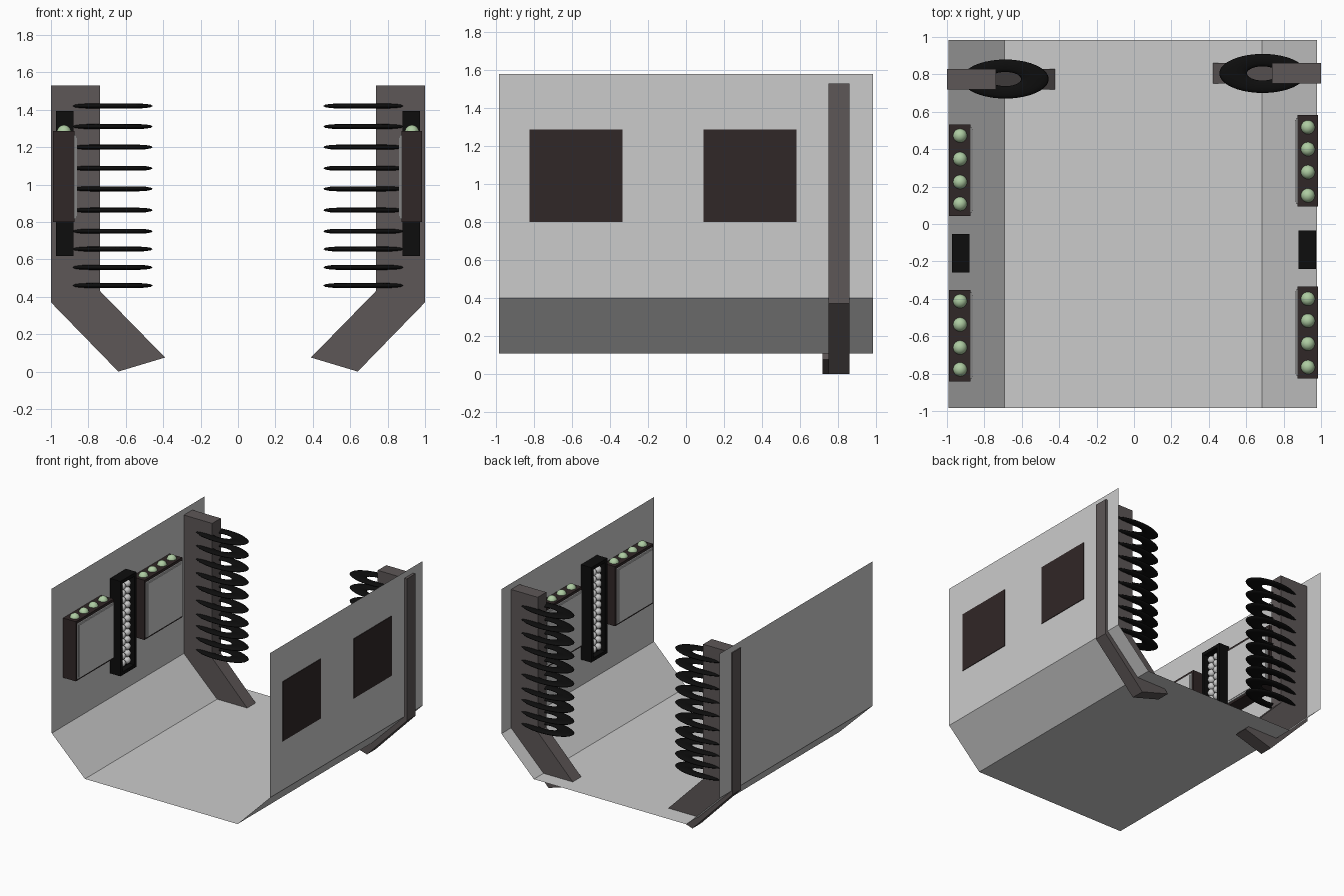
import bpy, bmesh, math
from mathutils import Matrix, Vector

if "Cube" in bpy.data.objects:
    bpy.data.objects.remove(bpy.data.objects["Cube"])


def mat(name, rgb):
    m = bpy.data.materials.new(name)
    m.diffuse_color = (*rgb, 1)
    m.use_nodes = True
    m.node_tree.nodes["Principled BSDF"].inputs["Base Color"].default_value = m.diffuse_color
    return m


BROWN = mat("brown_metal", (0.11, 0.095, 0.095))
CASE = mat("dark_case", (0.03, 0.02, 0.02))
BLACK = mat("black", (0.004, 0.004, 0.004))
GREEN = mat("pale_green", (0.42, 0.6, 0.36))
LIGHT = mat("light_trim", (0.75, 0.75, 0.72))


def finish(name, bm, material=None, smooth=False):
    me = bpy.data.meshes.new(name)
    bm.to_mesh(me)
    bm.free()
    if material:
        me.materials.append(material)
    for p in me.polygons:
        p.use_smooth = smooth
    ob = bpy.data.objects.new(name, me)
    bpy.context.collection.objects.link(ob)
    return ob


def box_bm(x, y, z):
    bm = bmesh.new()
    lo = Vector((min(x), min(y), min(z)))
    hi = Vector((max(x), max(y), max(z)))
    m = Matrix.Translation((lo + hi) / 2) @ Matrix.Diagonal((*(hi - lo), 1))
    bmesh.ops.create_cube(bm, size=1, matrix=m)
    return bm


def extrude_profile(name, pts, y0, y1, material=None, closed=True):
    bm = bmesh.new()
    a = [bm.verts.new((x, y0, z)) for x, z in pts]
    b = [bm.verts.new((x, y1, z)) for x, z in pts]
    n = len(pts)
    for i in range(n if closed else n - 1):
        j = (i + 1) % n
        bm.faces.new((a[i], a[j], b[j], b[i]))
    if closed:
        bm.faces.new(a)
        bm.faces.new(b[::-1])
    bmesh.ops.recalc_face_normals(bm, faces=bm.faces)
    return finish(name, bm, material)


def balls(name, centres, r, material=None, seg=16):
    bm = bmesh.new()
    for c in centres:
        bmesh.ops.create_uvsphere(bm, u_segments=seg, v_segments=seg // 2 + 2,
                                  radius=r, matrix=Matrix.Translation(c))
    finish(name, bm, material, True)


def display(side, s, yc):
    # casing reaches to (or just through) the wall
    inner, outer = s * 0.875, (0.983 if s > 0 else -0.99)
    finish(f"{side}_display_case",
           box_bm((inner, outer), (yc - 0.245, yc + 0.245), (0.8, 1.287)), CASE)
    finish(f"{side}_display_trim",
           box_bm((inner, inner - s * 0.010), (yc - 0.23, yc + 0.23), (0.815, 1.265)), LIGHT)
    finish(f"{side}_display_screen",
           box_bm((inner, inner - s * 0.014), (yc - 0.218, yc + 0.218), (0.827, 1.253)))
    balls(f"{side}_display_lamps",
          [(s * 0.93, yc - s * o, 1.28) for o in (0.185, 0.06, -0.063, -0.18)],
          0.038, GREEN, 24)


def rack(side, s, yc):
    inner, outer = s * 0.88, s * 0.973
    bm = box_bm((inner, outer), (yc - 0.103, yc + 0.103), (0.617, 1.392))
    # recess in the face that looks into the hall
    face = min(bm.faces, key=lambda f: s * f.calc_center_median().x)
    bmesh.ops.inset_region(bm, faces=[face], thickness=0.038)
    ext = bmesh.ops.extrude_discrete_faces(bm, faces=[face])["faces"][0]
    bmesh.ops.translate(bm, verts=ext.verts, vec=(s * 0.045, 0, 0))
    finish(f"{side}_rack", bm, BLACK)
    balls(f"{side}_rack_bulbs",
          [(s * 0.915, yc + dy, 0.69 + 0.057 * i) for i in range(12) for dy in (-0.032, 0.032)],
          0.029)


def coil_rings(side, cx, cy):
    # flattened elliptical rings stacked up the pillar
    bm = bmesh.new()
    U, V = 40, 12
    R, r, squash = 0.158, 0.074, 0.45
    for zc in (1.42, 1.31, 1.20, 1.087, 0.977, 0.863, 0.75, 0.655, 0.557, 0.46):
        g = []
        for i in range(U):
            a = 2 * math.pi * i / U
            ring = []
            for j in range(V):
                b = 2 * math.pi * j / V
                d = R + r * math.cos(b)
                ring.append(bm.verts.new((cx + d * math.cos(a),
                                          cy + squash * d * math.sin(a),
                                          zc + 0.013 * math.sin(b))))
            g.append(ring)
        for i in range(U):
            for j in range(V):
                k, l = (i + 1) % U, (j + 1) % V
                bm.faces.new((g[i][j], g[k][j], g[k][l], g[i][l]))
    finish(f"{side}_coil_rings", bm, BLACK, True)


# open-ended hall shell, a single thin sheet
extrude_profile("hall_shell",
                [(-0.993, 1.58), (-0.993, 0.40), (-0.693, 0.107),
                 (0.685, 0.107), (0.978, 0.40), (0.978, 1.58)],
                -0.985, 0.985, closed=False)

# bent support pillar profile
PILLAR = [(1.0, 1.53), (0.737, 1.53), (0.737, 0.43), (0.39, 0.075), (0.64, 0.0), (1.0, 0.37)]

for side, s, py, displays, ry in (("left", -1, 0.775, (0.2875, -0.5975), -0.157),
                                  ("right", 1, 0.805, (0.3375, -0.58), -0.138)):
    extrude_profile(f"{side}_pillar", [(s * x, z) for x, z in PILLAR],
                    py - 0.055, py + 0.055, BROWN)
    coil_rings(side, s * 0.688, py)
    for yc in displays:
        display(side, s, yc)
    rack(side, s, ry)
